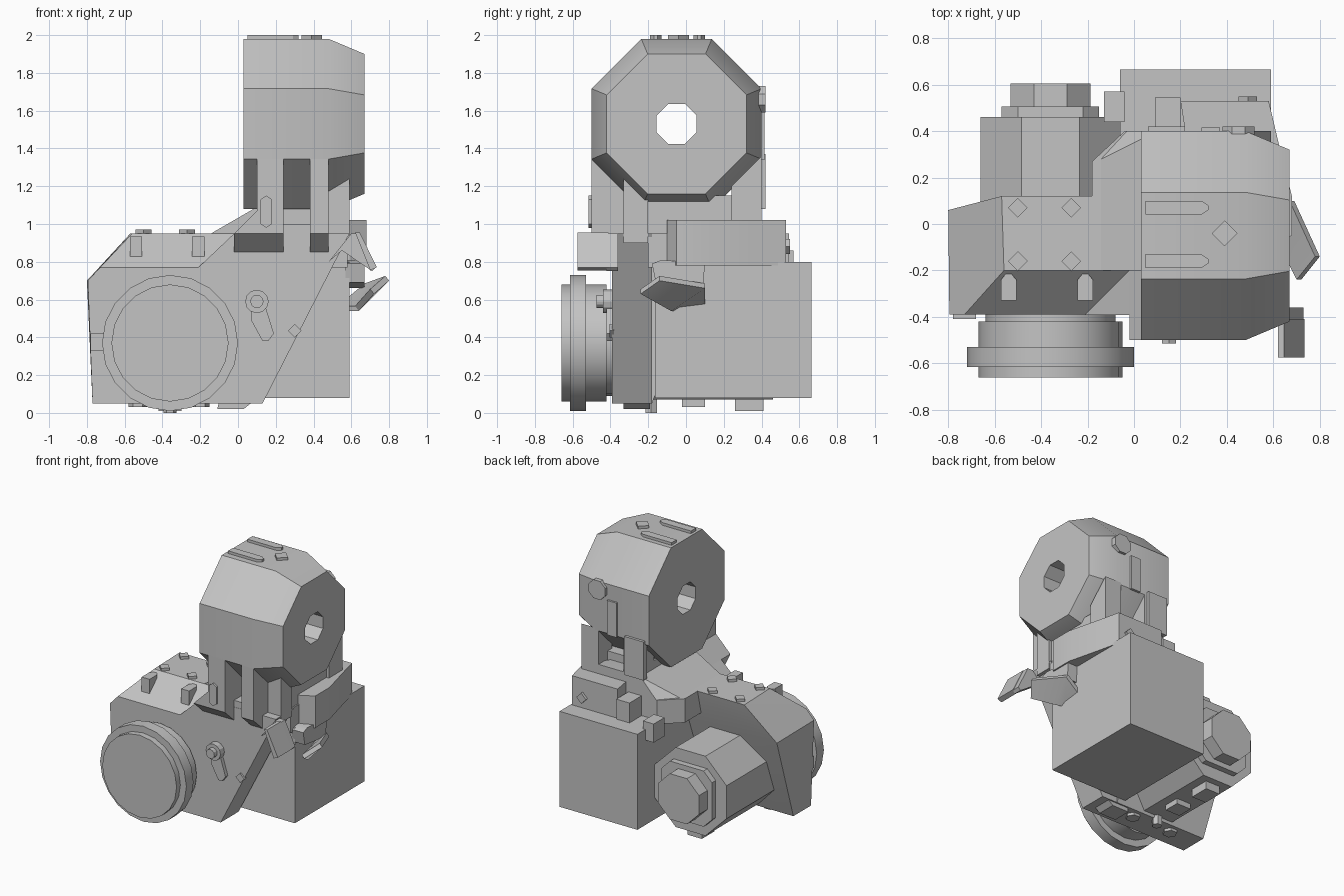
import bpy, bmesh, math
from mathutils import Vector

if "Cube" in bpy.data.objects:
    bpy.data.objects.remove(bpy.data.objects["Cube"], do_unlink=True)

grey = bpy.data.materials.new("plain_grey")
grey.use_nodes = True
COLOUR = (0.55, 0.55, 0.55, 1)
grey.diffuse_color = COLOUR
grey.node_tree.nodes["Principled BSDF"].inputs["Base Color"].default_value = COLOUR


def finish(name, bm):
    bmesh.ops.recalc_face_normals(bm, faces=bm.faces)
    mesh = bpy.data.meshes.new(name)
    bm.to_mesh(mesh)
    bm.free()
    mesh.materials.append(grey)
    ob = bpy.data.objects.new(name, mesh)
    bpy.context.collection.objects.link(ob)
    bpy.ops.object.select_all(action="DESELECT")
    ob.select_set(True)
    bpy.context.view_layer.objects.active = ob
    bpy.ops.object.shade_smooth_by_angle(angle=math.radians(28))
    return ob


def place(axis, u, v, w):
    return {"x": (w, u, v), "y": (u, w, v), "z": (u, v, w)}[axis]


def loft(name, rings, closed=False):
    bm = bmesh.new()
    loops = [[bm.verts.new(p) for p in ring] for ring in rings]
    n = len(loops[0])
    pairs = list(zip(loops, loops[1:] + loops[:1]))
    for a, b in pairs if closed else pairs[:-1]:
        for i in range(n):
            j = (i + 1) % n
            bm.faces.new((a[i], a[j], b[j], b[i]))
    if not closed:
        bm.faces.new(loops[0])
        bm.faces.new(loops[-1])
    return finish(name, bm)


def prism(name, axis, pts, a, b):
    return loft(name, [[place(axis, u, v, w) for u, v in pts] for w in (a, b)])


def box(name, x, y, z):
    return prism(name, "z", [(x[0], y[0]), (x[1], y[0]), (x[1], y[1]), (x[0], y[1])], *z)


def turned(name, axis, centre, profile, sides, phase=0.0, closed=False):
    """Stack of regular polygons: profile holds (radius, position on the axis)."""
    rings = []
    for r, w in profile:
        angles = [2 * math.pi * (i + phase) / sides for i in range(sides)]
        rings.append([place(axis, centre[0] + r * math.cos(t),
                            centre[1] + r * math.sin(t), w) for t in angles])
    return loft(name, rings, closed)


def hull(name, pts):
    bm = bmesh.new()
    for p in pts:
        bm.verts.new(p)
    bmesh.ops.convex_hull(bm, input=bm.verts)
    bmesh.ops.dissolve_limit(bm, angle_limit=0.01, verts=bm.verts, edges=bm.edges)
    return finish(name, bm)


OCT = 1 / math.cos(math.pi / 8)   # flat-to-corner ratio of an octagon

# Octagonal head with a hole through it
turned("octagonal_head", "x", (-0.05, 1.53),
       [(0.115, 0.03), (0.45 * OCT, 0.03), (0.45 * OCT, 0.48),
        (0.37 * OCT, 0.67), (0.115, 0.67)], 8, 0.5, True).data.update()
for i, y in enumerate((0.07, -0.16)):
    prism(f"head_top_bar_{i}", "z", [(0.05, y - 0.03), (0.29, y - 0.03), (0.32, y - 0.01),
          (0.32, y + 0.01), (0.29, y + 0.03), (0.05, y + 0.03)], 1.97, 2.0)
turned("head_top_stud", "z", (0.39, -0.04), [(0.055, 1.97), (0.055, 2.0)], 4)
turned("head_back_bolt", "y", (0.45, 1.66), [(0.075, 0.38), (0.075, 0.42)], 8, 0.5)
box("head_back_strip", (0.29, 0.37), (0.39, 0.415), (1.34, 1.6))
box("head_back_panel", (0.06, 0.22), (0.38, 0.42), (1.08, 1.37))

# Neck: core, front and back pillars, flared foot
box("neck_core", (0.1, 0.57), (-0.22, 0.29), (0.9, 1.15))
for i, (a, b) in enumerate(((0.1, 0.24), (0.38, 0.48))):
    prism(f"neck_front_pillar_{i}", "x", [(-0.5, 1.35), (-0.5, 0.95), (-0.39, 0.85),
          (-0.2, 0.85), (-0.2, 1.12)], a, b)
prism("neck_side_pillar", "x", [(-0.33, 1.25), (-0.33, 0.9), (-0.2, 0.9), (-0.2, 1.14)], 0.48, 0.59)
for i, (a, b) in enumerate(((0.1, 0.24), (0.45, 0.59))):
    prism(f"neck_back_pillar_{i}", "x", [(0.4, 1.36), (0.4, 0.93), (0.24, 0.93), (0.24, 1.2)], a, b)
hull("neck_front_flare", [(x, y, z) for x, z in ((-0.02, 0.95), (0.1, 1.07), (0.1, 0.95))
                          for y in (-0.5, -0.2)]
     + [(x, -0.39, 0.85) for x in (-0.02, 0.1)] + [(-0.02, -0.2, 0.85)])
hull("neck_back_flare", [(-0.16, -0.2, 0.94), (-0.16, 0.27, 0.94), (-0.04, 0.4, 0.94),
     (0.5, 0.4, 0.94), (0.5, -0.2, 0.94), (0.1, -0.2, 1.09), (0.1, 0.4, 1.09), (0.5, 0.4, 1.09)])
prism("neck_deck", "z", [(-0.18, -0.2), (-0.18, 0.27), (-0.04, 0.4), (0.58, 0.4), (0.58, -0.2)],
      0.77, 0.95)
box("neck_front_ledge", (0.2, 0.42), (-0.39, -0.2), (0.85, 1.0))
prism("neck_front_tab", "y", [(0.12, 1.0), (0.15, 0.98), (0.18, 1.0), (0.18, 1.13),
      (0.15, 1.15), (0.12, 1.13)], -0.515, -0.49)

# Gearbox: chamfered left half, plain right half with a sloping edge
hull("gearbox_left", [(-0.77, -0.39, 0.05), (-0.77, -0.18, 0.05), (0.0, -0.39, 0.05),
     (0.0, -0.18, 0.05), (-0.795, -0.39, 0.7), (-0.8, 0.06, 0.7), (-0.73, -0.39, 0.77),
     (-0.02, -0.39, 0.77), (-0.56, -0.2, 0.95), (-0.57, 0.12, 0.95), (-0.02, -0.2, 0.95),
     (-0.02, 0.12, 0.95), (-0.02, 0.06, 0.7)])
prism("gearbox_right", "y", [(-0.21, 0.05), (0.13, 0.05), (0.59, 0.95), (-0.02, 0.95),
      (-0.21, 0.77)], -0.392, -0.18)
for i, x in enumerate((-0.5, -0.27)):
    for j, y in enumerate((0.07, -0.16)):
        turned(f"gearbox_top_bolt_{i}{j}", "z", (x, y), [(0.042, 0.94), (0.042, 0.97)], 4)
for i, x in enumerate((-0.54, -0.21)):
    prism(f"gearbox_chamfer_stud_{i}", "z", [(x - 0.033, -0.33), (x + 0.033, -0.33),
          (x + 0.033, -0.24), (x, -0.2), (x - 0.033, -0.24)], 0.8, 0.935)
turned("gearbox_diamond_stud", "y", (0.3, 0.435), [(0.036, -0.405), (0.036, -0.38)], 4)

# Front wheel and latch
WHEEL = (-0.36, 0.37)
turned("front_wheel", "y", WHEEL, [(0.31, -0.66), (0.31, -0.615), (0.36, -0.615),
       (0.36, -0.53), (0.31, -0.53), (0.31, -0.42), (0.28, -0.42), (0.28, -0.37)], 20)
box("wheel_side_tab", (-0.78, -0.68), (-0.41, -0.37), (0.33, 0.42))
turned("latch_boss", "y", (0.1, 0.59), [(0.062, -0.38), (0.062, -0.44), (0.035, -0.44),
       (0.035, -0.475)], 12)
prism("latch_pointer", "y", [(0.07, 0.58), (0.07, 0.49), (0.13, 0.38), (0.16, 0.38),
      (0.19, 0.42), (0.14, 0.58)], -0.42, -0.38)

# Motor behind the gearbox
turned("motor_body", "y", WHEEL, [(0.3 * OCT, -0.2), (0.3 * OCT, 0.46)], 8, 0.5)
prism("motor_end_plate", "y", [(WHEEL[0] + sx * a, WHEEL[1] + sz * b) for sx, sz, a, b in
      ((1, -1, 0.21, 0.14), (1, 1, 0.21, 0.14), (1, 1, 0.14, 0.21), (-1, 1, 0.14, 0.21),
       (-1, 1, 0.21, 0.14), (-1, -1, 0.21, 0.14), (-1, -1, 0.14, 0.21), (1, -1, 0.14, 0.21))],
      0.45, 0.505)
turned("motor_cap", "y", WHEEL, [(0.172 * OCT, 0.5), (0.172 * OCT, 0.605)], 8, 0.5)

# Feet and bottom bolts
box("motor_foot_back", (-0.42, -0.3), (0.26, 0.41), (0.01, 0.09))
box("motor_foot_middle", (-0.42, -0.3), (-0.02, 0.1), (0.03, 0.09))
for i, x in enumerate((-0.53, -0.2)):
    turned(f"bottom_bolt_{i}", "z", (x, -0.25), [(0.05, 0.03), (0.05, 0.06)], 6)
turned("bottom_centre_bolt", "z", (-0.36, -0.185), [(0.035, 0.0), (0.035, 0.08)], 6)
hull("bottom_tab", [(x, y, z) for x, z in ((-0.11, 0.02), (0.03, 0.02), (0.08, 0.06), (-0.1, 0.06))
                    for y in (-0.33, -0.19)])

# Rear box with its collar
box("rear_box", (-0.06, 0.59), (-0.165, 0.665), (0.08, 0.8))
prism("box_collar", "z", [(0.2, 0.53), (0.58, 0.53), (0.62, 0.36), (0.68, 0.12), (0.68, -0.05),
      (0.59, -0.1), (0.3, -0.1)], 0.78, 1.02)
box("collar_back_block", (0.09, 0.2), (0.38, 0.545), (0.8, 0.95))
box("box_side_block", (-0.13, -0.04), (0.44, 0.57), (0.72, 0.86))
turned("collar_back_stud", "y", (0.49, 0.88), [(0.04, 0.52), (0.04, 0.55)], 4)

# Slanted bracket on the front edge
prism("front_bracket", "y", [(0.48, 0.8), (0.6, 0.95), (0.645, 0.95), (0.73, 0.77), (0.71, 0.75),
      (0.55, 0.86)], -0.42, -0.36)
prism("bracket_flap", "y", [(0.62, 0.955), (0.645, 0.955), (0.735, 0.77), (0.7, 0.755)],
      -0.575, -0.41)

# Bent lever on the side
lever_path = [((0.57, -0.06, 0.54), (0.57, 0.1, 0.56)), ((0.64, -0.08, 0.54), (0.69, 0.1, 0.66)),
              ((0.72, -0.24, 0.63), (0.8, -0.14, 0.7))]
loft("side_lever", [[Vector(a), Vector(b), Vector(b) + Vector((-0.02, 0, 0.025)),
                     Vector(a) + Vector((-0.02, 0, 0.025))] for a, b in lever_path])
hull("lever_mount", [(x, y, z) for x in (0.57, 0.67) for y, z in
                     ((-0.18, 0.79), (-0.13, 0.81), (0.1, 0.79), (0.09, 0.66), (-0.16, 0.69))])
